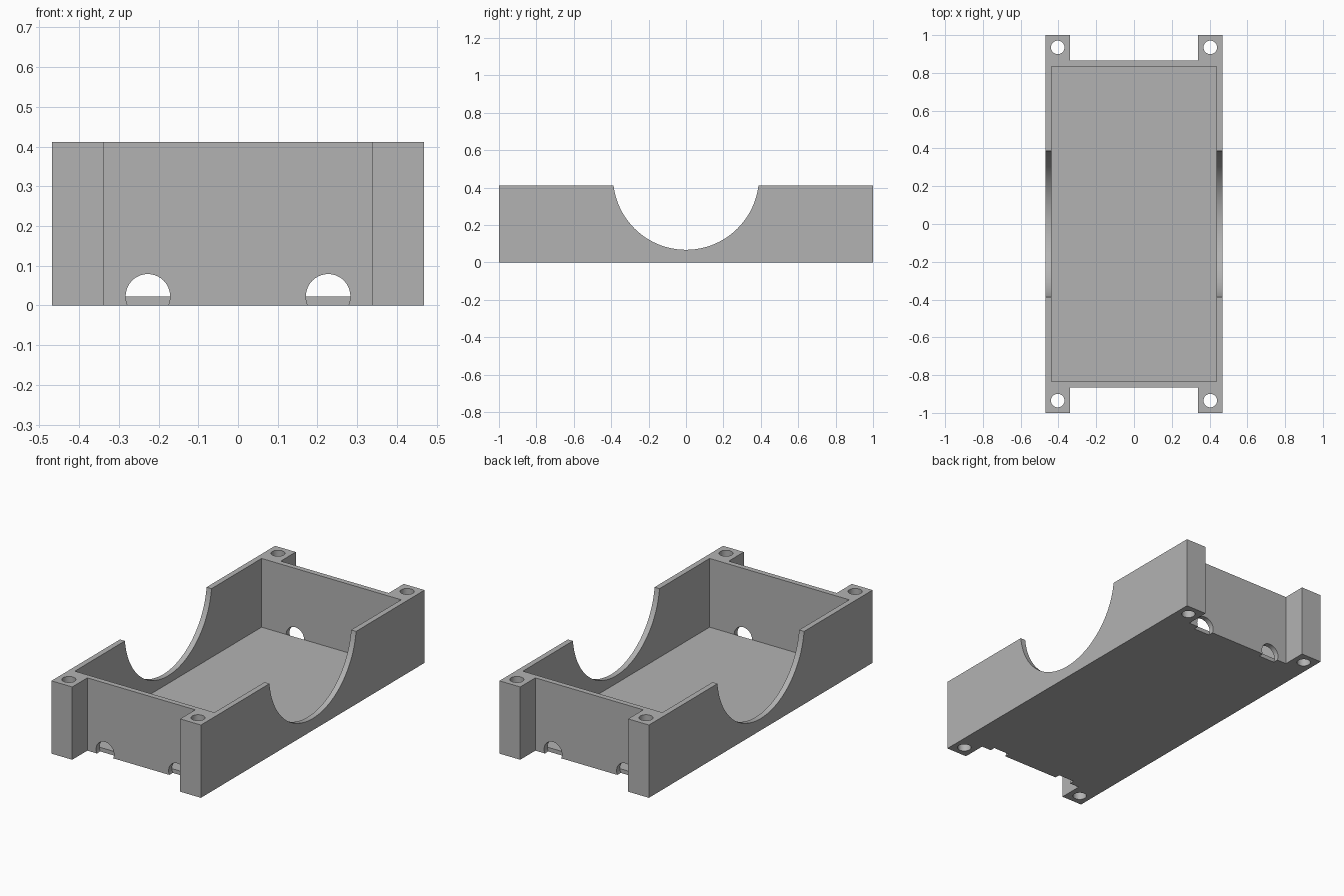
import bpy
import bmesh
from math import pi
from mathutils import Matrix

if "Cube" in bpy.data.objects:
    bpy.data.objects.remove(bpy.data.objects["Cube"], do_unlink=True)

HEIGHT, FLOOR = 0.412, 0.023
OUT_X, OUT_Y = 0.468, 0.865      # outer wall faces
IN_X, IN_Y = 0.437, 0.835        # inner wall faces
EAR_X, EAR_Y = 0.338, 1.0        # corner posts

grey = bpy.data.materials.new("plain grey")
grey.use_nodes = True
colour = (0.45, 0.45, 0.45, 1)
grey.diffuse_color = colour
grey.node_tree.nodes["Principled BSDF"].inputs["Base Color"].default_value = colour


def finish(name, bm):
    bmesh.ops.recalc_face_normals(bm, faces=bm.faces)
    mesh = bpy.data.meshes.new(name)
    bm.to_mesh(mesh)
    bm.free()
    mesh.materials.append(grey)
    obj = bpy.data.objects.new(name, mesh)
    bpy.context.collection.objects.link(obj)
    return obj


def cylinder(name, radius, depth, centre, axis, sides):
    bm = bmesh.new()
    turn = {"x": Matrix.Rotation(pi / 2, 4, "Y"),
            "y": Matrix.Rotation(pi / 2, 4, "X"),
            "z": Matrix.Identity(4)}[axis]
    bmesh.ops.create_cone(bm, cap_ends=True, segments=sides, radius1=radius,
                          radius2=radius, depth=depth,
                          matrix=Matrix.Translation(centre) @ turn)
    return finish(name, bm)


def cut(target, cutter):
    mod = target.modifiers.new("cut", "BOOLEAN")
    mod.operation = "DIFFERENCE"
    mod.solver = "EXACT"
    mod.object = cutter
    bpy.context.view_layer.objects.active = target
    bpy.ops.object.modifier_apply(modifier=mod.name)
    bpy.data.objects.remove(cutter, do_unlink=True)


# Tray body: outline with four corner posts, extruded upward
quarter = [(OUT_X, EAR_Y), (EAR_X, EAR_Y), (EAR_X, OUT_Y)]
right_half = quarter + [(-x, y) for x, y in reversed(quarter)]
outline = right_half + [(-x, -y) for x, y in right_half]
bm = bmesh.new()
base = bm.faces.new([bm.verts.new((x, y, 0)) for x, y in outline])
top = bmesh.ops.extrude_face_region(bm, geom=[base])["geom"]
bmesh.ops.translate(bm, vec=(0, 0, HEIGHT),
                    verts=[v for v in top if isinstance(v, bmesh.types.BMVert)])
tray = finish("tray_body", bm)

# Inner pocket above the floor
bm = bmesh.new()
bmesh.ops.create_cube(bm, size=1, matrix=Matrix.Translation((0, 0, FLOOR + 0.5))
                      @ Matrix.Diagonal((2 * IN_X, 2 * IN_Y, 1, 1)))
cut(tray, finish("pocket", bm))

# Large round cradle through both long walls
cut(tray, cylinder("cradle", 0.39, 1.2, (0, 0, 0.457), "x", 96))

# Screw holes in the posts and cable holes in the end walls
for sx in (-1, 1):
    for sy in (-1, 1):
        cut(tray, cylinder("screw_hole", 0.036, 1,
                           (sx * 0.404, sy * 0.935, 0.2), "z", 32))
        cut(tray, cylinder("cable_hole", 0.056, 0.1,
                           (sx * 0.227, sy * (IN_Y + 0.05), FLOOR), "y", 40))

# Smooth curves with sharp corners
bpy.ops.object.select_all(action="DESELECT")
tray.select_set(True)
bpy.context.view_layer.objects.active = tray
bpy.ops.object.shade_smooth_by_angle(angle=pi / 6)
